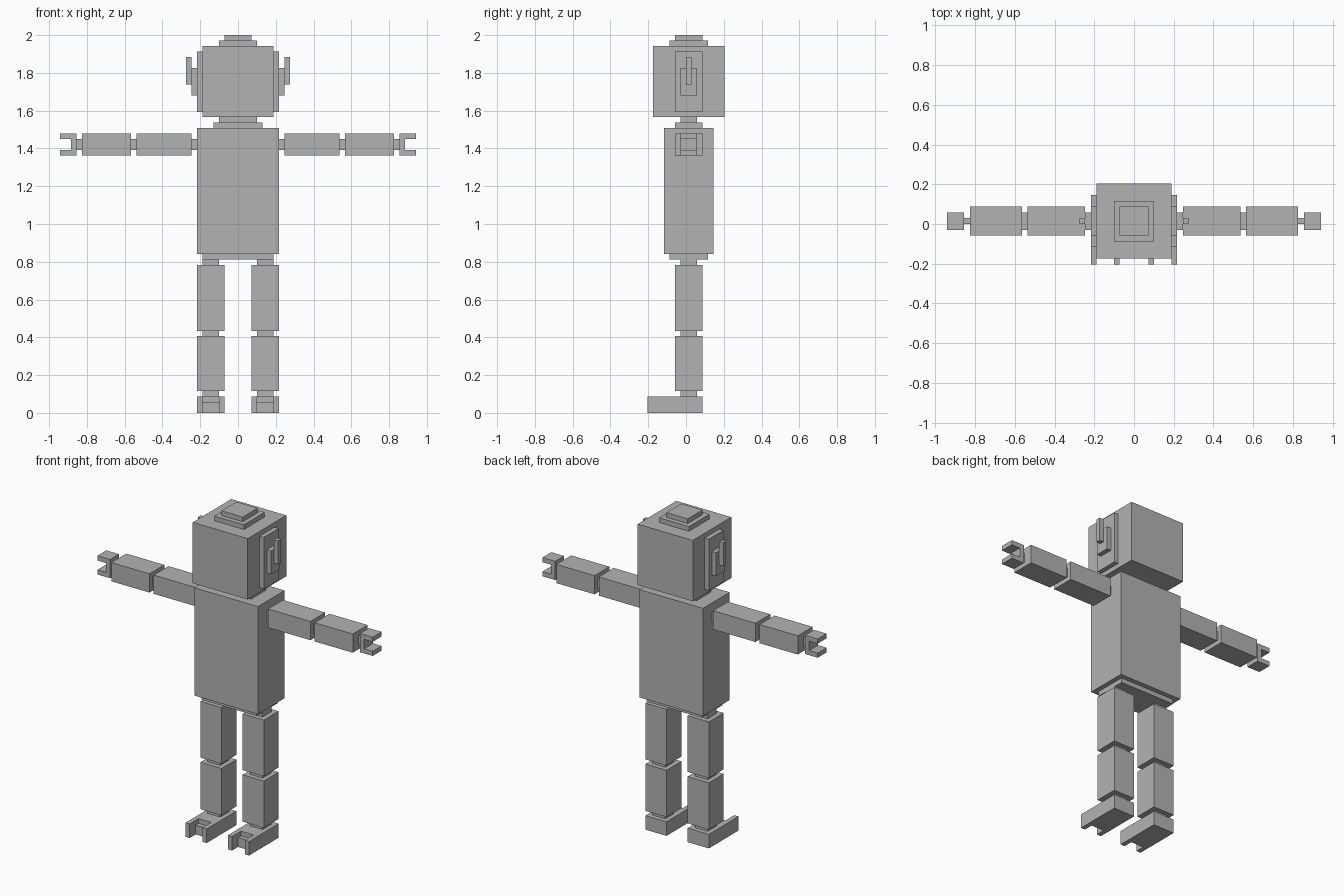
import bpy, bmesh

if "Cube" in bpy.data.objects:
    bpy.data.objects.remove(bpy.data.objects["Cube"])

U = 2 / 69  # one grid cell: the figure is 69 cells tall

grey = bpy.data.materials.new("plain_grey")
grey.diffuse_color = (0.45, 0.45, 0.45, 1)
grey.use_nodes = True
grey.node_tree.nodes["Principled BSDF"].inputs["Base Color"].default_value = grey.diffuse_color


def prism(name, outline, lo, hi, place):
    """Extrude a 2D outline from lo to hi; place maps (a, b, depth) to cells."""
    bm = bmesh.new()
    base = [bm.verts.new([c * U for c in place(a, b, lo)]) for a, b in outline]
    face = bm.faces.new(base)
    ext = bmesh.ops.extrude_face_region(bm, geom=[face])["geom"]
    verts = [v for v in ext if isinstance(v, bmesh.types.BMVert)]
    n = len(outline)
    step = [(q - p) * U for p, q in zip(place(0, 0, lo), place(0, 0, hi))]
    bmesh.ops.translate(bm, verts=verts, vec=step)
    bmesh.ops.recalc_face_normals(bm, faces=bm.faces)
    me = bpy.data.meshes.new(name)
    bm.to_mesh(me)
    bm.free()
    me.materials.append(grey)
    ob = bpy.data.objects.new(name, me)
    bpy.context.collection.objects.link(ob)
    return ob


def box(name, x0, x1, y0, y1, z0, z1):
    return prism(name, [(x0, y0), (x1, y0), (x1, y1), (x0, y1)], z0, z1,
                 lambda a, b, d: (a, b, d))


# Centre parts, stacked from the hips up
box("pelvis", -6.5, 6.5, -3, 4, 28, 29)
box("torso", -7.5, 7.5, -4, 5, 29, 52)
box("neck_base", -4.5, 4.5, -2, 3, 52, 53)
box("neck", -3.5, 3.5, -1, 2, 53, 54)
box("head", -6.5, 6.5, -6, 7, 54, 67)
box("crown_lower", -3.5, 3.5, -3, 4, 67, 68)
box("crown_upper", -2.5, 2.5, -2, 3, 68, 69)

# Paired box parts, given for the +x side
PAIRS = [
    ("ear_plate", 6.5, 7.5, -2, 3, 55, 66),
    ("ear_block", 7.5, 8.5, -1, 2, 58, 63),
    ("antenna", 8.5, 9.5, 0, 1, 60, 65),
    ("shoulder_joint", 7.5, 8.5, -1, 2, 48, 50),
    ("upper_arm", 8.5, 18.5, -2, 3, 47, 51),
    ("elbow_joint", 18.5, 19.5, -1, 2, 48, 50),
    ("forearm", 19.5, 28.5, -2, 3, 47, 51),
    ("wrist_joint", 28.5, 29.5, 0, 1, 48, 50),
    ("hip_joint", 3.5, 6.5, -1, 2, 27, 28),
    ("thigh", 2.5, 7.5, -2, 3, 15, 27),
    ("knee_joint", 3.5, 6.5, -1, 2, 14, 15),
    ("shin", 2.5, 7.5, -2, 3, 4, 14),
    ("ankle_joint", 3.5, 6.5, -1, 2, 3, 4),
]

# C-shaped hand outline in x, z
HAND = [(29.5, 47), (32.5, 47), (32.5, 48), (30.5, 48),
        (30.5, 50), (32.5, 50), (32.5, 51), (29.5, 51)]


def foot_outline(notch):
    """Foot seen from above with a notch between two toes."""
    return [(2.5, -7), (3.5, -7), (3.5, notch), (6.5, notch),
            (6.5, -7), (7.5, -7), (7.5, 3), (2.5, 3)]


for side, s in (("left", 1), ("right", -1)):
    for name, x0, x1, *rest in PAIRS:
        box(f"{name}_{side}", s * x0, s * x1, *rest)
    prism(f"hand_{side}", HAND, -1, 2, lambda a, b, d: (s * a, d, b))
    # The notch is deeper in the top layer, leaving a step
    prism(f"foot_sole_{side}", foot_outline(-5), 0, 2,
          lambda a, b, d: (s * a, b, d))
    prism(f"foot_top_{side}", foot_outline(-4), 2, 3,
          lambda a, b, d: (s * a, b, d))
